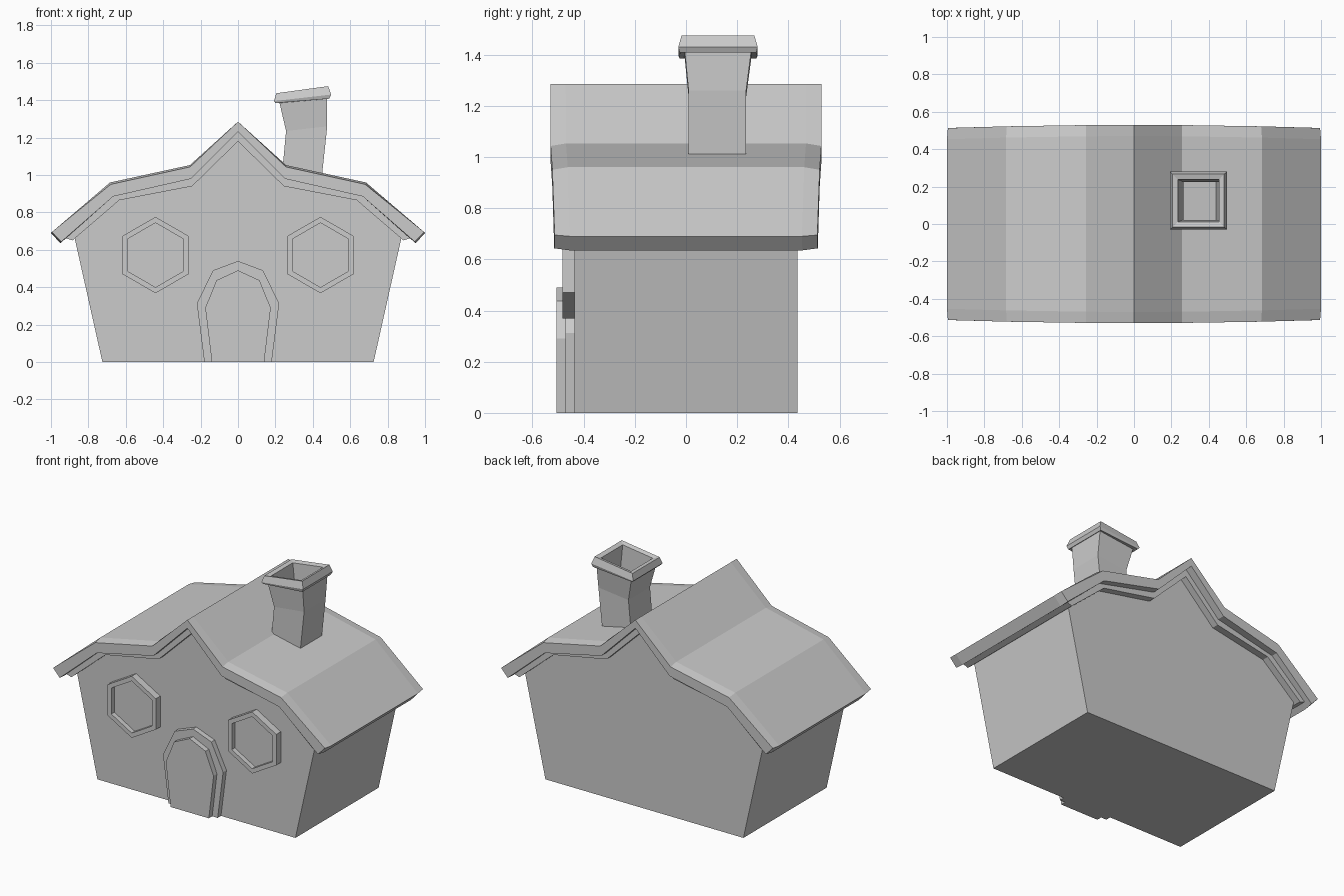
import bpy
import bmesh
from math import sin, cos, pi

old = bpy.data.objects.get("Cube")
if old:
    bpy.data.objects.remove(old, do_unlink=True)

GREY = (0.6, 0.6, 0.6, 1)
clay = bpy.data.materials.new("light grey")
clay.use_nodes = True
clay.diffuse_color = GREY
clay.node_tree.nodes["Principled BSDF"].inputs["Base Color"].default_value = GREY


def loft(name, rings):
    """Join equal-length rings of points in order and cap both ends."""
    bm = bmesh.new()
    loops = [[bm.verts.new(p) for p in ring] for ring in rings]
    n = len(loops[0])
    for a, b in zip(loops, loops[1:]):
        for i in range(n):
            j = (i + 1) % n
            bm.faces.new((a[i], a[j], b[j], b[i]))
    bm.faces.new(loops[0])
    bm.faces.new(loops[-1])
    bmesh.ops.recalc_face_normals(bm, faces=bm.faces)
    mesh = bpy.data.meshes.new(name)
    bm.to_mesh(mesh)
    bm.free()
    mesh.materials.append(clay)
    obj = bpy.data.objects.new(name, mesh)
    bpy.context.collection.objects.link(obj)
    return obj


def mirrored(half):
    """Complete a right-hand (x, z) outline that begins on the centre line."""
    return half + [(-x, z) for x, z in reversed(half) if x > 0]


def prism(name, outline, y0, y1):
    return loft(name, [[(x, y, z) for x, z in outline] for y in (y0, y1)])


# House body, flaring outward to the eaves
prism("walls", mirrored([(0, 1.21), (0.25, 0.96), (0.655, 0.875),
                         (0.874, 0.665), (0.725, 0)]), -0.435, 0.435)

# Stepped trim under the roof
under = [(0, 1.23), (0.25, 0.98), (0.668, 0.885), (0.95, 0.635)]
trim_low = [(0.885, 0.65), (0.635, 0.865), (0.245, 0.94), (0, 1.18)]
prism("roof_trim", mirrored(under[:3] + [(0.92, 0.662)] + trim_low), -0.48, 0.48)

# Roof slab: rims taper in toward the eaves and its middle swells slightly
top = [(0, 1.285), (0.257, 1.043), (0.68, 0.95), (0.995, 0.695)]
top_mid = [(0, 1.285), (0.257, 1.053), (0.684, 0.96), (1.0, 0.69)]
rim = mirrored(top + [(0.945, 0.643)] + under[2::-1])
middle = mirrored(top_mid + under[::-1])


def roof_ring(outline, side, depth):
    return [(x, side * (depth - 0.017 * x * x), z) for x, z in outline]


loft("roof", [roof_ring(rim, -1, 0.53), roof_ring(middle, -1, 0.47),
              roof_ring(middle, 1, 0.47), roof_ring(rim, 1, 0.53)])

# Door surround and raised door
prism("door_frame", mirrored([(0, 0.54), (0.134, 0.49), (0.22, 0.313), (0.18, 0)]),
      -0.47, -0.42)
prism("door", mirrored([(0, 0.49), (0.115, 0.437), (0.175, 0.29), (0.14, 0)]),
      -0.505, -0.42)


# Hexagonal windows with recessed panes
def hexagon(cx, radius, y):
    return [(cx + radius * sin(i * pi / 3), y, 0.572 + radius * cos(i * pi / 3))
            for i in range(6)]


for side, cx in (("left", 0.441), ("right", -0.441)):
    loft(side + "_window", [hexagon(cx, r, y) for r, y in (
        (0.204, -0.42), (0.204, -0.482), (0.172, -0.482), (0.172, -0.45))])


# Crooked hollow chimney: each level is left x, z, right x, z, front y, back y
def level(xl, zl, xr, zr, y0, y1):
    return [(xl, y0, zl), (xr, y0, zr), (xr, y1, zr), (xl, y1, zl)]


loft("chimney", [level(*row) for row in (
    (0.235, 1.0, 0.445, 0.96, 0.01, 0.235),
    (0.257, 1.235, 0.477, 1.26, 0.01, 0.235),
    (0.222, 1.385, 0.477, 1.415, -0.005, 0.255),
    (0.2, 1.385, 0.488, 1.408, -0.025, 0.275),
    (0.192, 1.395, 0.498, 1.43, -0.03, 0.28),
    (0.205, 1.437, 0.482, 1.475, -0.017, 0.267),
    (0.235, 1.433, 0.455, 1.463, 0.012, 0.238),
    (0.265, 1.235, 0.469, 1.258, 0.022, 0.225),
    (0.25, 1.04, 0.438, 1.0, 0.022, 0.225),
)])
